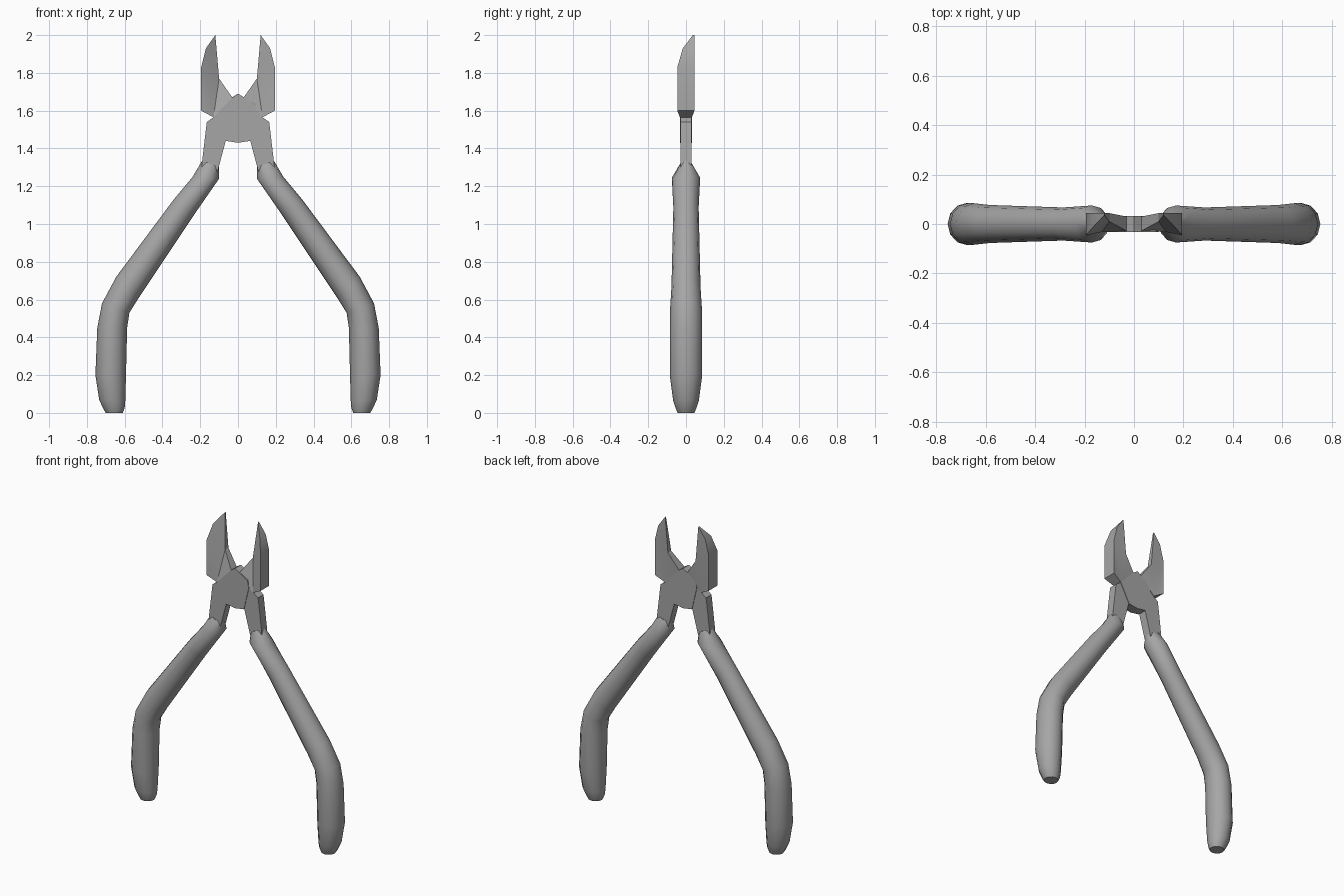
import bpy, bmesh, math

cube = bpy.data.objects.get("Cube")
if cube:
    bpy.data.objects.remove(cube, do_unlink=True)

grey = bpy.data.materials.new("steel grey")
grey.use_nodes = True
grey.diffuse_color = (0.38, 0.38, 0.38, 1)
grey.node_tree.nodes["Principled BSDF"].inputs["Base Color"].default_value = grey.diffuse_color


def finish(name, bm, smooth=None, mirror=False):
    """Turn a bmesh into a named object with material and shading."""
    bmesh.ops.recalc_face_normals(bm, faces=bm.faces[:])
    mesh = bpy.data.meshes.new(name)
    bm.to_mesh(mesh)
    bm.free()
    mesh.materials.append(grey)
    if smooth:
        mesh.shade_smooth()
        mesh.set_sharp_from_angle(angle=math.radians(smooth))
    obj = bpy.data.objects.new(name, mesh)
    bpy.context.collection.objects.link(obj)
    if mirror:
        mod = obj.modifiers.new("mirror", 'MIRROR')
        mod.use_mirror_merge = False
    return obj


def plate(name, outline, y0, y1):
    """Extrude an x, z outline from y0 to y1."""
    bm = bmesh.new()
    face = bm.faces.new([bm.verts.new((x, y0, z)) for x, z in outline])
    out = bmesh.ops.extrude_face_region(bm, geom=[face])
    moved = [v for v in out["geom"] if isinstance(v, bmesh.types.BMVert)]
    bmesh.ops.translate(bm, verts=moved, vec=(0, y1 - y0, 0))
    return finish(name, bm)


# Joint with both shanks, which run down into the grips
half = [(0.03, 1.67), (0.13, 1.565), (0.165, 1.54), (0.17, 1.5), (0.19, 1.33),
        (0.2, 1.22), (0.13, 1.22), (0.105, 1.29), (0.065, 1.44), (0.03, 1.435)]
outline = [(0, 1.69)] + half + [(0, 1.43)] + [(-x, z) for x, z in reversed(half)]
plate("joint_and_shanks", outline, -0.028, 0.028)

# Overlapping lap plates of the joint, one on each face
lap = [(0, 1.69), (0.09, 1.635), (0.1, 1.59), (0.065, 1.44), (0, 1.43),
       (-0.065, 1.44), (-0.13, 1.565), (-0.03, 1.67)]
plate("front_lap", lap, -0.032, -0.02)
plate("back_lap", [(-x, z) for x, z in lap], 0.02, 0.032)

# Wedge-shaped jaws: x, z, front y, back y
jaw = [(0.195, 1.6, -0.046, 0.044), (0.195, 1.83, -0.046, 0.044),
       (0.17, 1.93, -0.017, 0.044), (0.12, 2.0, 0.036, 0.044),
       (0.1, 1.77, 0.01, 0.044), (0.03, 1.67, -0.028, 0.03),
       (0.13, 1.565, -0.032, 0.032)]
bm = bmesh.new()
front = [bm.verts.new((x, f, z)) for x, z, f, b in jaw]
back = [bm.verts.new((x, b, z)) for x, z, f, b in jaw]
for side in (front, back):
    for tri in ((6, 0, 1), (6, 1, 4), (6, 4, 5), (1, 2, 4), (2, 3, 4)):
        bm.faces.new([side[i] for i in tri])
for i in range(len(jaw)):
    j = (i + 1) % len(jaw)
    bm.faces.new((front[i], front[j], back[j], back[i]))
finish("jaws", bm, smooth=25, mirror=True)

# Bent grips: outer x, z, inner x, z, half depth
sections = [(0.19, 1.335, 0.1, 1.3, 0.032), (0.24, 1.25, 0.1, 1.24, 0.075),
            (0.34, 1.13, 0.235, 1.045, 0.067), (0.645, 0.72, 0.525, 0.61, 0.077),
            (0.72, 0.58, 0.575, 0.53, 0.084), (0.745, 0.45, 0.587, 0.45, 0.086),
            (0.755, 0.2, 0.593, 0.2, 0.086), (0.735, 0.07, 0.597, 0.06, 0.068),
            (0.715, 0.025, 0.6, 0.025, 0.055), (0.7, 0, 0.61, 0, 0.044)]
SIDES = 12
bm = bmesh.new()
rings = []
for ox, oz, ix, iz, depth in sections:
    ring = []
    for k in range(SIDES):
        a = 2 * math.pi * k / SIDES
        t = (1 + math.cos(a)) / 2
        ring.append(bm.verts.new((ix + (ox - ix) * t, depth * math.sin(a), iz + (oz - iz) * t)))
    rings.append(ring)
for r, s in zip(rings, rings[1:]):
    for k in range(SIDES):
        n = (k + 1) % SIDES
        bm.faces.new((r[k], r[n], s[n], s[k]))
bm.faces.new(rings[0])
bm.faces.new(rings[-1])
finish("grips", bm, smooth=42, mirror=True)
